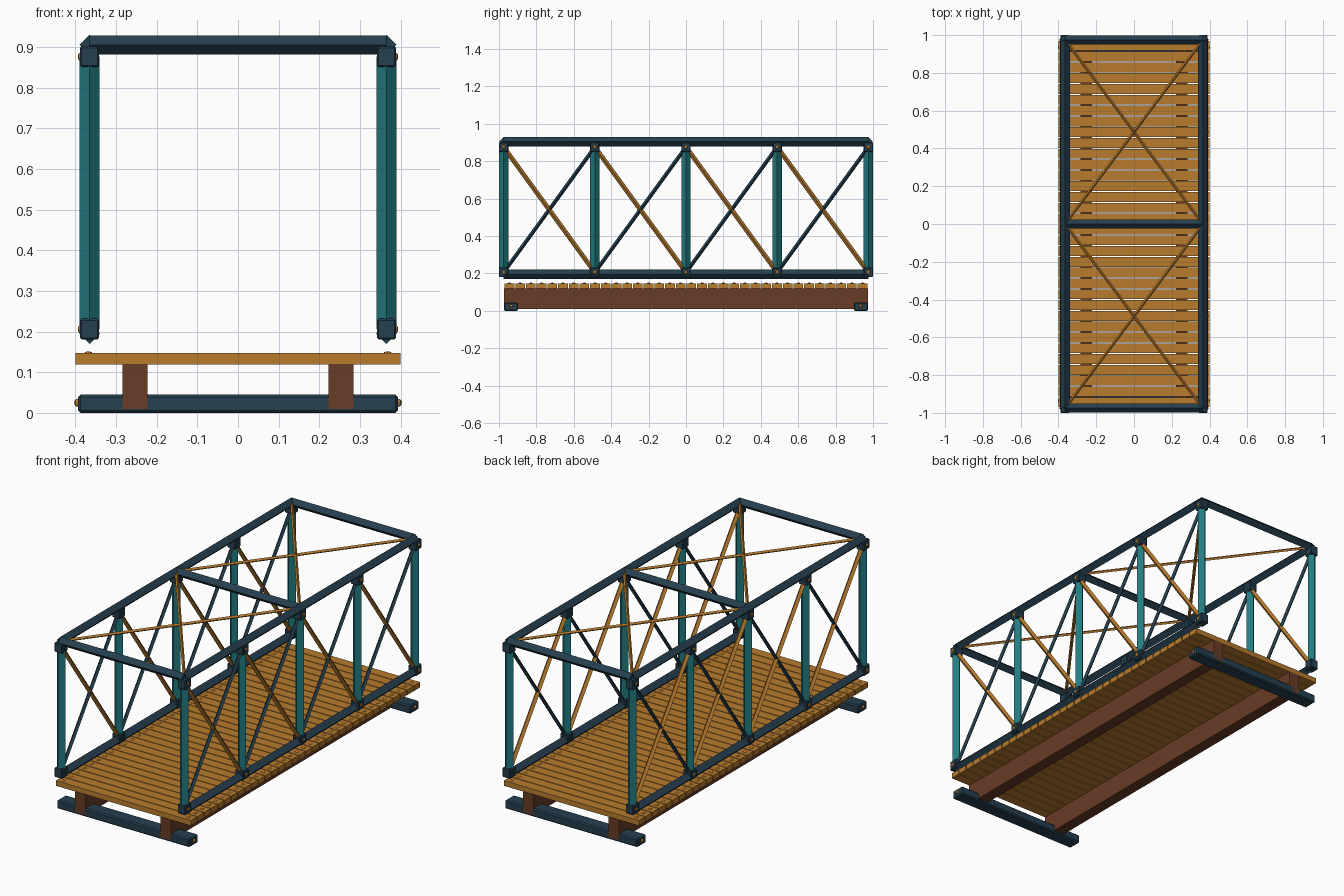
import bpy
import bmesh
from mathutils import Vector, Matrix

cube = bpy.data.objects.get("Cube")
if cube:
    bpy.data.objects.remove(cube, do_unlink=True)


def material(name, rgb):
    m = bpy.data.materials.new(name)
    m.use_nodes = True
    color = (*rgb, 1.0)
    m.diffuse_color = color
    bsdf = next(n for n in m.node_tree.nodes if n.type == 'BSDF_PRINCIPLED')
    bsdf.inputs["Base Color"].default_value = color
    bsdf.inputs["Roughness"].default_value = 0.7
    return m


NAVY = material("dark navy steel", (0.018, 0.05, 0.078))
TEAL = material("teal steel", (0.016, 0.2, 0.22))
OCHRE = material("ochre timber", (0.48, 0.2, 0.027))
BROWN = material("brown timber", (0.14, 0.045, 0.019))


def add_rod(bm, a, b, r):
    """Four-sided bar set on edge between two points."""
    a, b = Vector(a), Vector(b)
    d = (b - a).normalized()
    up = Vector((0, 0, 1)) if abs(d.z) < 0.99 else Vector((0, 1, 0))
    side = d.cross(up).normalized()
    rot = Matrix((side, d.cross(side), d)).transposed().to_4x4()
    bmesh.ops.create_cone(bm, cap_ends=True, segments=4, radius1=r, radius2=r,
                          depth=(b - a).length,
                          matrix=Matrix.Translation((a + b) / 2) @ rot)


def add_box(bm, center, size):
    bmesh.ops.create_cube(bm, size=1, matrix=Matrix.Translation(center)
                          @ Matrix.Diagonal((*size, 1)))


def add_stud(bm, center, size):
    """Small faceted dome head."""
    bmesh.ops.create_uvsphere(bm, u_segments=8, v_segments=6, radius=0.5,
                              matrix=Matrix.Translation(center)
                              @ Matrix.Diagonal((*size, 1)))


def build(name, mat, add, parts, bevel=0):
    bm = bmesh.new()
    for p in parts:
        add(bm, *p)
    bmesh.ops.recalc_face_normals(bm, faces=bm.faces)
    mesh = bpy.data.meshes.new(name)
    bm.to_mesh(mesh)
    bm.free()
    mesh.materials.append(mat)
    ob = bpy.data.objects.new(name, mesh)
    bpy.context.collection.objects.link(ob)
    if bevel:
        mod = ob.modifiers.new("edge bevel", 'BEVEL')
        mod.width = bevel
        mod.segments = 1
    return ob


SIDE, END = 0.365, 0.975
LOW, HIGH = 0.206, 0.876        # joint heights
CHORD_LOW, CHORD_HIGH = 0.195, 0.905
STATIONS = [END * (i / 2 - 1) for i in range(5)]
BAYS = list(zip(STATIONS, STATIONS[1:]))

# Side trusses
for s, label in ((1, "left"), (-1, "right")):
    x = s * SIDE
    build(f"{label}_bottom_chord", NAVY, add_rod,
          [((x, -END, CHORD_LOW), (x, END, CHORD_LOW), 0.0255)])
    build(f"{label}_top_chord", NAVY, add_rod,
          [((x, -END, CHORD_HIGH), (x, END, CHORD_HIGH), 0.025)])
    build(f"{label}_posts", TEAL, add_rod,
          [((x, y, LOW), (x, y, HIGH), 0.025) for y in STATIONS])
    build(f"{label}_ochre_diagonals", OCHRE, add_rod,
          [((x, a, HIGH), (x, b, LOW), 0.0125) for a, b in BAYS])
    build(f"{label}_dark_diagonals", NAVY, add_rod,
          [((x, a, LOW), (x, b, HIGH), 0.0105) for a, b in BAYS])
    build(f"{label}_joint_blocks", NAVY, add_box,
          [((x, y, z), (0.047, 0.05, 0.051)) for y in STATIONS for z in (LOW, HIGH)],
          bevel=0.004)
    build(f"{label}_joint_bolts", OCHRE, add_stud,
          [((s * 0.388, y, z), (0.012, 0.02, 0.02))
           for y in STATIONS for z in (LOW, HIGH)])

# Overhead cross beams and bracing
build("top_cross_beams", NAVY, add_rod,
      [((-SIDE, y, CHORD_HIGH), (SIDE, y, CHORD_HIGH), 0.0235) for y in STATIONS[::2]])
build("top_cross_bracing", OCHRE, add_rod,
      [((-s * SIDE, a, CHORD_HIGH), (s * SIDE, a + END, CHORD_HIGH), 0.008)
       for a in (-END, 0) for s in (1, -1)])

# Deck planks with nail heads
PLANKS = 34
PITCH = 1.945 / PLANKS
ROWS = [(i - (PLANKS - 1) / 2) * PITCH for i in range(PLANKS)]
build("deck_planks", OCHRE, add_box,
      [((0, y, 0.133), (0.8, PITCH - 0.005, 0.028)) for y in ROWS])
build("deck_nails", OCHRE, add_stud,
      [((s * 0.368, y, 0.147), (0.02, 0.02, 0.008)) for y in ROWS for s in (1, -1)])

# Deck stringers
build("stringers", BROWN, add_box,
      [((s * 0.253, 0, 0.065), (0.062, 1.945, 0.11)) for s in (1, -1)])

# End sills with bolts
build("end_sills", NAVY, add_box,
      [((0, s * 0.935, 0.0225), (0.786, 0.075, 0.045)) for s in (1, -1)], bevel=0.006)
build("sill_bolts", OCHRE, add_stud,
      [((t * 0.393, s * 0.935, 0.025), (0.02, 0.02, 0.02))
       for s in (1, -1) for t in (1, -1)])
